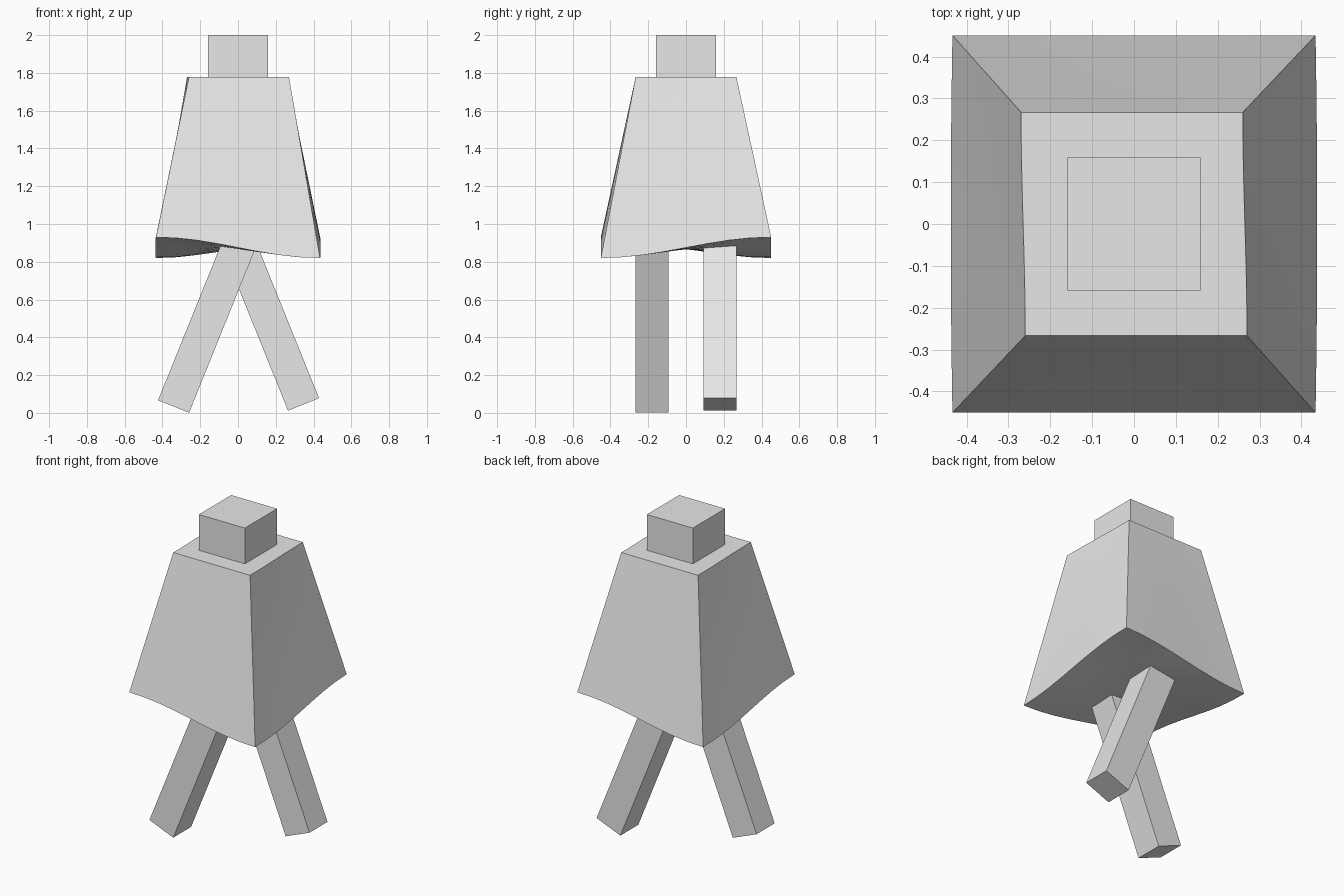
import bpy, bmesh, math
from mathutils import Matrix, Vector

cube = bpy.data.objects.get("Cube")
if cube:
    bpy.data.objects.remove(cube, do_unlink=True)

grey = bpy.data.materials.new("plain_grey")
grey.use_nodes = True
grey.diffuse_color = (0.8, 0.8, 0.8, 1)
grey.node_tree.nodes["Principled BSDF"].inputs["Base Color"].default_value = (0.8, 0.8, 0.8, 1)


def finish(name, bm):
    bmesh.ops.recalc_face_normals(bm, faces=bm.faces)
    mesh = bpy.data.meshes.new(name)
    bm.to_mesh(mesh)
    bm.free()
    mesh.materials.append(grey)
    obj = bpy.data.objects.new(name, mesh)
    bpy.context.collection.objects.link(obj)
    return obj


def box(name, size, matrix):
    bm = bmesh.new()
    bmesh.ops.create_cube(bm, size=1)
    bmesh.ops.scale(bm, vec=size, verts=bm.verts)
    bmesh.ops.transform(bm, matrix=matrix, verts=bm.verts)
    return finish(name, bm)


def wave(t):
    return math.sin(t * math.pi / 2)


# Body: tapered block whose hem twists up and down at alternate corners
bm = bmesh.new()
bmesh.ops.create_cube(bm, size=2)
bmesh.ops.subdivide_edges(bm, edges=bm.edges[:], cuts=7, use_grid_fill=True)
for v in bm.verts:
    a, b, c = v.co
    t = (c + 1) / 2
    low = Vector((a * (0.434 + 0.004 * (1 - b * b)), b * 0.451,
                  0.875 + 0.055 * wave(a) * wave(b) - 0.01 * (1 - a * a) * (1 - b * b)))
    high = Vector((a * 0.265 - 0.005 * wave(b), b * 0.267, 1.777))
    v.co = low.lerp(high, t)
body = finish("body", bm)
bpy.ops.object.select_all(action='DESELECT')
body.select_set(True)
bpy.context.view_layer.objects.active = body
bpy.ops.object.shade_smooth_by_angle(angle=math.radians(30))

# Head block
box("head", (0.317, 0.317, 0.24), Matrix.Translation((0, 0, 1.88)))

# Legs: slanted bars crossing under the body
LENGTH = 1.0
for name, foot, y, lean in (("front_leg", (-0.341, 0.034), -0.18, 22),
                            ("back_leg", (0.347, 0.045), 0.18, -22)):
    matrix = (Matrix.Translation((foot[0], y, foot[1]))
              @ Matrix.Rotation(math.radians(lean), 4, 'Y')
              @ Matrix.Translation((0, 0, LENGTH / 2)))
    box(name, (0.177, 0.177, LENGTH), matrix)
